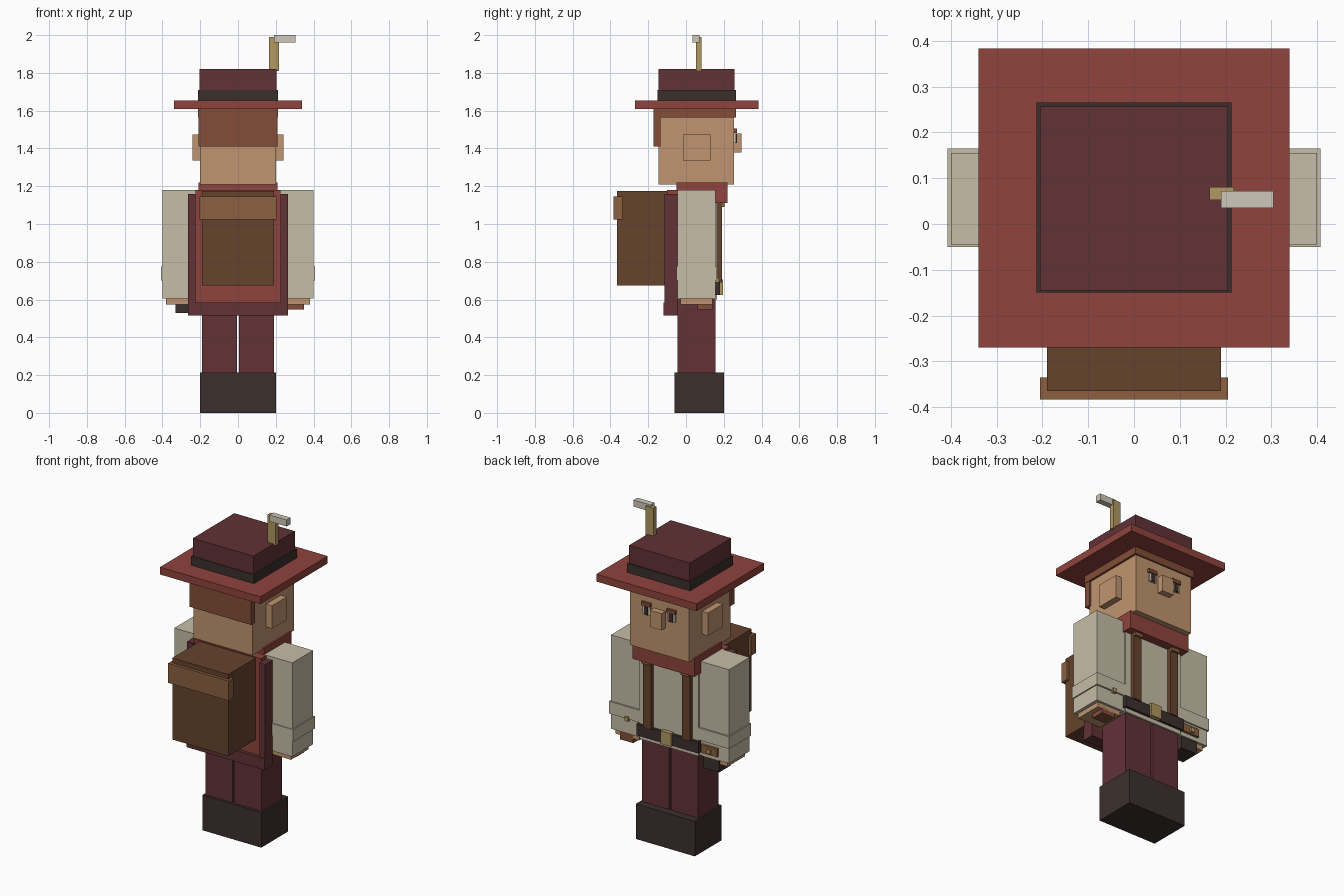
import bpy, bmesh

if "Cube" in bpy.data.objects:
    bpy.data.objects.remove(bpy.data.objects["Cube"])


def material(name, hex_code):
    m = bpy.data.materials.new(name)
    srgb = [int(hex_code[i:i + 2], 16) / 255 for i in (0, 2, 4)]
    m.diffuse_color = [((c + 0.055) / 1.055) ** 2.4 for c in srgb] + [1]
    m.use_nodes = True
    m.node_tree.nodes["Principled BSDF"].inputs["Base Color"].default_value = m.diffuse_color
    return m


RED = material("red_cloth", "8f433c")
MAROON = material("maroon_cloth", "613236")
DARK = material("dark_leather", "3b302d")
SKIN = material("skin", "c19570")
HAIR = material("hair", "824d37")
SHIRT = material("shirt", "c6bda8")
PACK = material("brown_leather", "66432d")
TAN = material("tan_leather", "8b6040")
GOLD = material("brass", "b19860")
PALE = material("pale", "cfc8b8")


def box(name, mat, x, y, z):
    """Box given by its (min, max) range on each axis."""
    bm = bmesh.new()
    bmesh.ops.create_cube(bm, size=1)
    for v in bm.verts:
        v.co = [r[0] if c < 0 else r[1] for c, r in zip(v.co, (x, y, z))]
    mesh = bpy.data.meshes.new(name)
    bm.to_mesh(mesh)
    bm.free()
    mesh.materials.append(mat)
    ob = bpy.data.objects.new(name, mesh)
    bpy.context.collection.objects.link(ob)
    return ob


def mid(name, mat, half, y, z):
    """Box centred on x = 0."""
    return box(name, mat, (-half, half), y, z)


def pair(name, mat, x, y, z):
    """Mirrored boxes on both sides of x = 0."""
    box(name + "_right", mat, x, y, z)
    box(name + "_left", mat, (-x[1], -x[0]), y, z)


# Legs and boots
mid("boots", DARK, 0.20, (-0.06, 0.20), (0, 0.215))
pair("leg", MAROON, (0.006, 0.19), (-0.045, 0.155), (0.21, 0.61))

# Torso, collar, belt and suspenders
mid("torso", SHIRT, 0.20, (-0.045, 0.165), (0.60, 1.18))
mid("collar", RED, 0.21, (-0.05, 0.22), (1.11, 1.22))
mid("belt", DARK, 0.21, (-0.045, 0.18), (0.625, 0.695))
mid("belt_buckle", GOLD, 0.035, (0.17, 0.195), (0.625, 0.705))
pair("suspender", PACK, (0.105, 0.16), (0.163, 0.19), (0.69, 1.115))
pair("suspender_clip", TAN, (0.105, 0.16), (0.185, 0.205), (1.09, 1.115))

# Arms
pair("sleeve", SHIRT, (0.20, 0.40), (-0.045, 0.155), (0.605, 1.18))
pair("cuff", SHIRT, (0.20, 0.407), (-0.05, 0.165), (0.70, 0.775))
pair("hand", SKIN, (0.22, 0.38), (-0.03, 0.14), (0.575, 0.615))

# Pouches hanging beside the hips
box("small_pouch", HAIR, (0.26, 0.35), (0.06, 0.14), (0.548, 0.62))
box("small_pouch_button", GOLD, (0.27, 0.295), (0.15, 0.175), (0.69, 0.715))
box("large_pouch", DARK, (-0.33, -0.22), (0.04, 0.15), (0.53, 0.64))
box("large_pouch_flap", TAN, (-0.33, -0.22), (0.10, 0.17), (0.63, 0.68))
box("large_pouch_button", GOLD, (-0.29, -0.265), (0.16, 0.18), (0.64, 0.665))

# Cape with darker trim
mid("cape", RED, 0.225, (-0.10, -0.045), (0.58, 1.18))
pair("cape_side_trim", MAROON, (0.225, 0.265), (-0.115, -0.045), (0.58, 1.16))
mid("cape_hem", MAROON, 0.265, (-0.12, -0.045), (0.515, 0.585))

# Backpack
mid("backpack", PACK, 0.19, (-0.365, -0.10), (0.675, 1.175))
mid("backpack_flap", TAN, 0.205, (-0.383, -0.335), (1.025, 1.145))

# Head and face
mid("head", SKIN, 0.20, (-0.145, 0.255), (1.21, 1.61))
mid("hair_back", HAIR, 0.21, (-0.172, -0.135), (1.41, 1.61))
mid("hair_top", HAIR, 0.213, (-0.172, 0.265), (1.565, 1.61))
pair("ear", SKIN, (0.19, 0.24), (-0.015, 0.13), (1.335, 1.475))
mid("nose", SKIN, 0.04, (0.25, 0.293), (1.378, 1.48))
pair("eye_white", PALE, (0.06, 0.11), (0.25, 0.264), (1.43, 1.48))
pair("pupil", DARK, (0.072, 0.096), (0.255, 0.27), (1.43, 1.48))
pair("eyebrow", HAIR, (0.055, 0.115), (0.25, 0.27), (1.482, 1.505))

# Hat with feather
mid("hat_brim", RED, 0.34, (-0.27, 0.383), (1.61, 1.655))
mid("hat_band", DARK, 0.213, (-0.15, 0.265), (1.655, 1.71))
mid("hat_crown", MAROON, 0.205, (-0.145, 0.257), (1.70, 1.82))
box("feather_stem", GOLD, (0.165, 0.218), (0.052, 0.081), (1.81, 1.99))
box("feather_tip", PALE, (0.19, 0.305), (0.035, 0.072), (1.96, 2.0))
